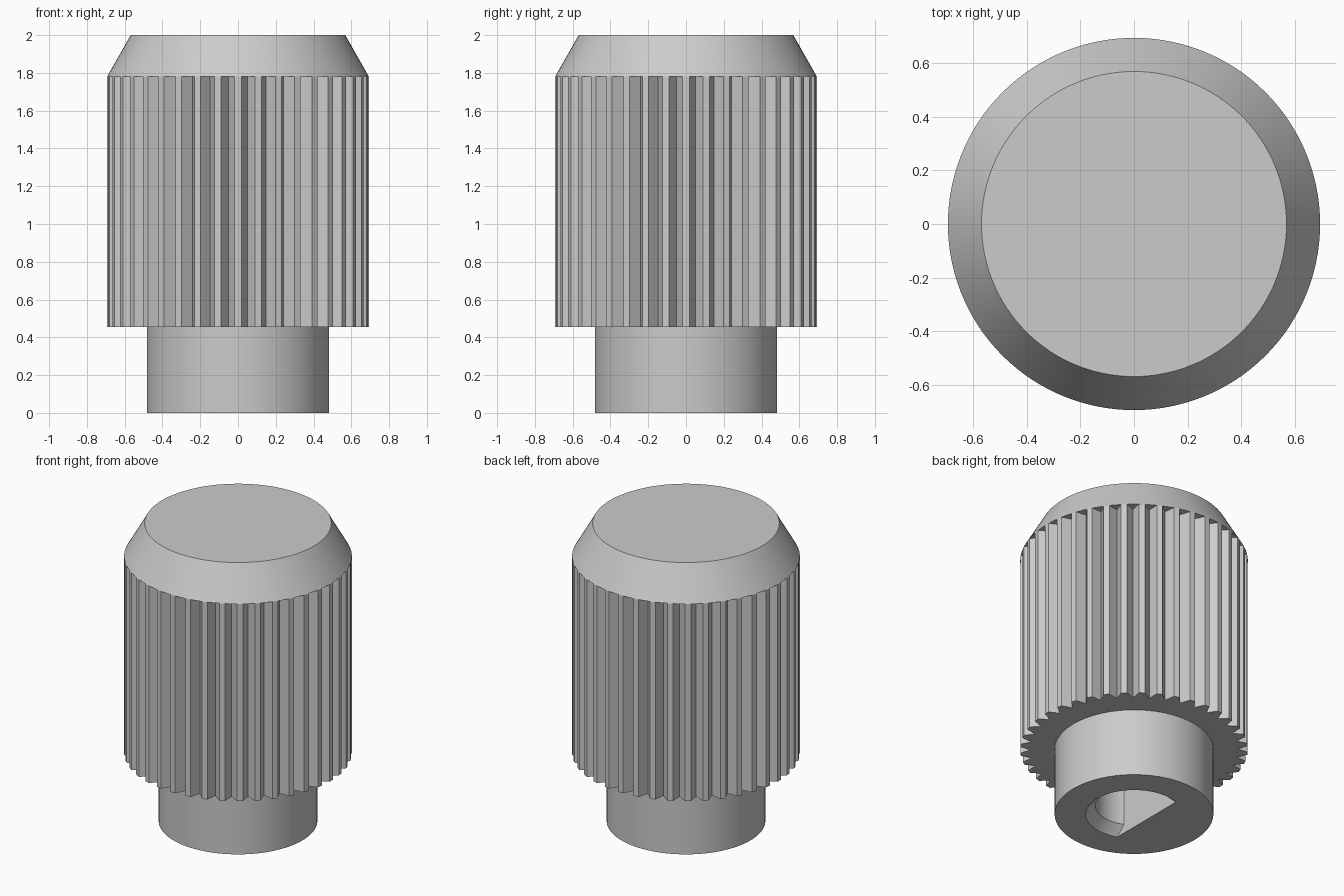
import bpy, bmesh
from math import sin, cos, pi, radians

old = bpy.data.objects.get("Cube")
if old:
    bpy.data.objects.remove(old)

grey = bpy.data.materials.new("plain grey")
grey.use_nodes = True
grey.diffuse_color = (0.6, 0.6, 0.6, 1)
grey.node_tree.nodes["Principled BSDF"].inputs["Base Color"].default_value = grey.diffuse_color

TEETH = 40
SKIRT_R, ROOT_R, CAP_R = 0.693, 0.63, 0.568
COLLAR_R, COLLAR_TOP, TEETH_TOP, TOP = 0.483, 0.455, 1.78, 2.0
BORE_R, CHAMFER, BORE_DEPTH, FLAT_X = 0.235, 0.06, 1.2, -0.1


def circle(r, z, n=120):
    return [(r * cos(2 * pi * i / n), r * sin(2 * pi * i / n), z) for i in range(n)]


def gear(z):
    """Outline of narrow flat-topped teeth with V-shaped grooves."""
    pitch, half_tip = 2 * pi / TEETH, radians(1.45)
    points = []
    for i in range(TEETH):
        a = i * pitch
        for r, t in ((SKIRT_R, a - half_tip), (SKIRT_R, a + half_tip), (ROOT_R, a + pitch / 2)):
            points.append((r * cos(t), r * sin(t), z))
    return points


def loft(bm, sections):
    """Join matching outlines from bottom to top and close both ends."""
    rings = [[bm.verts.new(p) for p in s] for s in sections]
    n = len(rings[0])
    for low, high in zip(rings, rings[1:]):
        for i in range(n):
            j = (i + 1) % n
            bm.faces.new((low[i], low[j], high[j], high[i]))
    bm.faces.new(rings[0][::-1])
    bm.faces.new(rings[-1])


def make(name, sections, flat_x=None):
    bm = bmesh.new()
    loft(bm, sections)
    if flat_x is not None:
        bmesh.ops.bisect_plane(bm, geom=bm.verts[:] + bm.edges[:] + bm.faces[:],
                               plane_co=(flat_x, 0, 0), plane_no=(-1, 0, 0), clear_outer=True)
        bmesh.ops.holes_fill(bm, edges=[e for e in bm.edges if e.is_boundary])
    bmesh.ops.recalc_face_normals(bm, faces=bm.faces[:])
    mesh = bpy.data.meshes.new(name)
    bm.to_mesh(mesh)
    bm.free()
    mesh.materials.append(grey)
    obj = bpy.data.objects.new(name, mesh)
    bpy.context.collection.objects.link(obj)
    return obj


def select(obj):
    bpy.ops.object.select_all(action='DESELECT')
    obj.select_set(True)
    bpy.context.view_layer.objects.active = obj


# Main parts
collar = make("collar", [circle(COLLAR_R, 0), circle(COLLAR_R, COLLAR_TOP)])
grip = make("ribbed_grip", [gear(COLLAR_TOP), gear(TEETH_TOP)])
cap = make("bevelled_cap", [circle(SKIRT_R, TEETH_TOP), circle(CAP_R, TOP)])

# D-shaped shaft hole with a chamfered mouth
lip = 0.02
cutter = make("bore_cutter", [circle(BORE_R + CHAMFER + lip, -lip), circle(BORE_R, CHAMFER),
                              circle(BORE_R, BORE_DEPTH)], FLAT_X)
cutter.hide_render = True
for part in (collar, grip):
    select(part)
    cut = part.modifiers.new("bore", 'BOOLEAN')
    cut.operation, cut.solver, cut.object = 'DIFFERENCE', 'EXACT', cutter
    bpy.ops.object.modifier_apply(modifier=cut.name)
bpy.data.objects.remove(cutter)

# Smooth round walls, crisp rims and ribs
for part in (collar, grip, cap):
    select(part)
    bpy.ops.object.shade_smooth_by_angle(angle=radians(25))
